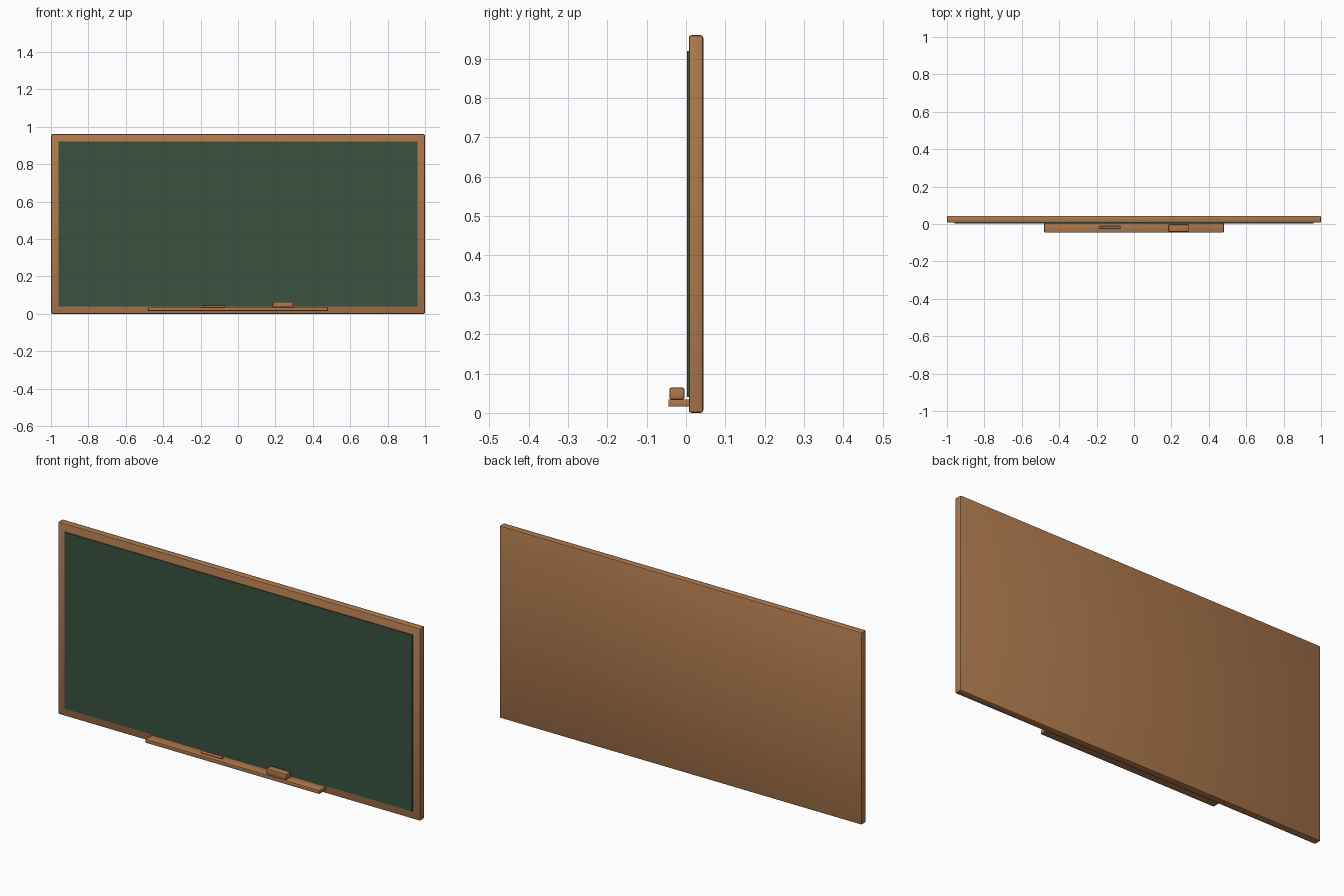
import bpy
import math

old = bpy.data.objects.get("Cube")
if old:
    bpy.data.objects.remove(old, do_unlink=True)


def material(name, color):
    m = bpy.data.materials.new(name)
    m.use_nodes = True
    m.diffuse_color = color
    m.node_tree.nodes["Principled BSDF"].inputs["Base Color"].default_value = color
    return m


wood = material("warm wood", (0.42, 0.19, 0.075, 1))
slate = material("slate green", (0.042, 0.085, 0.053, 1))


def finish(obj, name, mat, bevel):
    obj.name = name
    obj.data.materials.append(mat)
    if bevel:
        mod = obj.modifiers.new("Rounded edges", "BEVEL")
        mod.width = bevel
        mod.segments = 2
        bpy.ops.object.modifier_apply(modifier=mod.name)
    bpy.ops.object.shade_smooth_by_angle(angle=math.radians(35))


def box(name, low, high, mat, bevel=0):
    """Box between two corners, with rounded edges."""
    center = [(a + b) / 2 for a, b in zip(low, high)]
    bpy.ops.mesh.primitive_cube_add(size=1, location=center)
    obj = bpy.context.object
    obj.scale = [b - a for a, b in zip(low, high)]
    bpy.ops.object.transform_apply(location=False, rotation=False, scale=True)
    finish(obj, name, mat, bevel)


# Wooden backing that shows as a frame, with the writing panel on its front
box("frame", (-1, 0.007, 0), (1, 0.044, 0.96), wood, 0.007)
box("writing_panel", (-0.96, 0.002, 0.04), (0.96, 0.02, 0.92), slate)

# Ledge with the eraser and a stick of chalk lying on it
box("tray", (-0.48, -0.045, 0.016), (0.48, 0.012, 0.034), wood, 0.002)
box("eraser", (0.185, -0.042, 0.034), (0.295, -0.004, 0.064), wood, 0.004)
bpy.ops.mesh.primitive_cylinder_add(vertices=12, radius=0.006, depth=0.115,
                                    location=(-0.13, -0.018, 0.039),
                                    rotation=(0, math.pi / 2, 0))
finish(bpy.context.object, "chalk", wood, 0)
